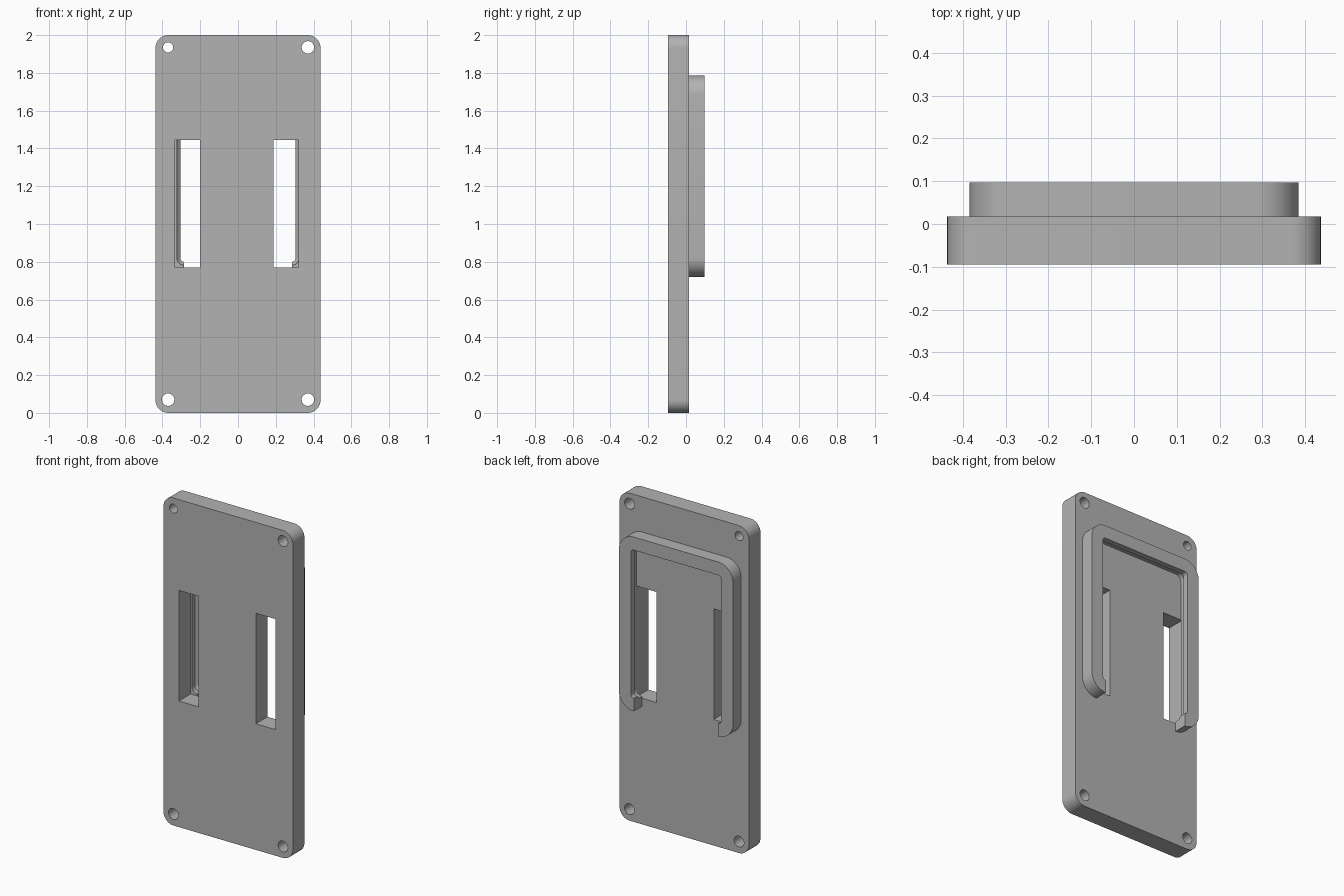
import bpy
import bmesh
from math import cos, sin, pi, radians

cube = bpy.data.objects.get("Cube")
if cube:
    bpy.data.objects.remove(cube, do_unlink=True)

grey = bpy.data.materials.new("plain grey")
grey.use_nodes = True
grey.diffuse_color = (0.45, 0.45, 0.45, 1)
grey.node_tree.nodes["Principled BSDF"].inputs["Base Color"].default_value = grey.diffuse_color

FRONT, BACK, RIM_BACK = -0.095, 0.017, 0.097   # depth layers along y


def arc(cx, cz, r, start, end, steps):
    return [(cx + r * cos(start + (end - start) * i / steps),
             cz + r * sin(start + (end - start) * i / steps)) for i in range(steps + 1)]


def rounded_path(half_w, z0, z1, r, inset=0):
    """Rounded rectangle, starting and ending at the bottom corners' inner ends."""
    cx = half_w - r
    pts = []
    for i, (x, z) in enumerate([(cx, z0 + r), (cx, z1 - r), (-cx, z1 - r), (-cx, z0 + r)]):
        a = (i - 1) * pi / 2
        pts += arc(x, z, r - inset, a, a + pi / 2, 12)
    return pts


def finish(obj):
    bpy.ops.object.select_all(action='DESELECT')
    obj.select_set(True)
    bpy.context.view_layer.objects.active = obj
    if obj.type == 'CURVE':
        bpy.ops.object.convert(target='MESH')
        obj = bpy.context.object
    obj.data.materials.clear()
    obj.data.materials.append(grey)
    bpy.ops.object.shade_smooth_by_angle(angle=radians(30))


# Mounting plate: filled outline with two slots and four screw holes
outlines = [rounded_path(0.437, 0, 2, 0.068)]
for x0, x1 in [(-0.333, -0.2), (0.187, 0.321)]:
    outlines.append([(x0, 0.77), (x1, 0.77), (x1, 1.445), (x0, 1.445)])
for x, z, r in [(-0.37, 0.07, 0.033), (0.37, 0.07, 0.033),
                (0.37, 1.935, 0.033), (-0.37, 1.935, 0.027)]:
    outlines.append(arc(x, z, r, 0, 2 * pi, 32)[:-1])

curve = bpy.data.curves.new("mounting_plate", 'CURVE')
curve.dimensions = '2D'
curve.fill_mode = 'BOTH'
curve.extrude = (BACK - FRONT) / 2
for pts in outlines:
    spline = curve.splines.new('POLY')
    spline.points.add(len(pts) - 1)
    for p, (x, z) in zip(spline.points, pts):
        p.co = (x, z, 0, 1)
    spline.use_cyclic_u = True
plate = bpy.data.objects.new("mounting_plate", curve)
plate.rotation_euler.x = pi / 2
plate.location.y = (FRONT + BACK) / 2
bpy.context.collection.objects.link(plate)
finish(plate)

# Holder rim: overhanging lip profile (inset, y) swept round an open path
profile = [(0, BACK), (0, RIM_BACK), (0.08, RIM_BACK), (0.08, 0.062),
           (0.062, 0.045), (0.062, BACK)]
bm = bmesh.new()
rails = [[bm.verts.new((x, y, z)) for x, z in rounded_path(0.385, 0.72, 1.785, 0.1, inset)]
         for inset, y in profile]
for a, b in zip(rails, rails[1:] + rails[:1]):
    for i in range(len(a) - 1):
        bm.faces.new((a[i], a[i + 1], b[i + 1], b[i]))
for end in (0, -1):
    bm.faces.new([rail[end] for rail in rails])
bmesh.ops.recalc_face_normals(bm, faces=bm.faces)
mesh = bpy.data.meshes.new("holder_rim")
bm.to_mesh(mesh)
bm.free()
rim = bpy.data.objects.new("holder_rim", mesh)
bpy.context.collection.objects.link(rim)
finish(rim)
